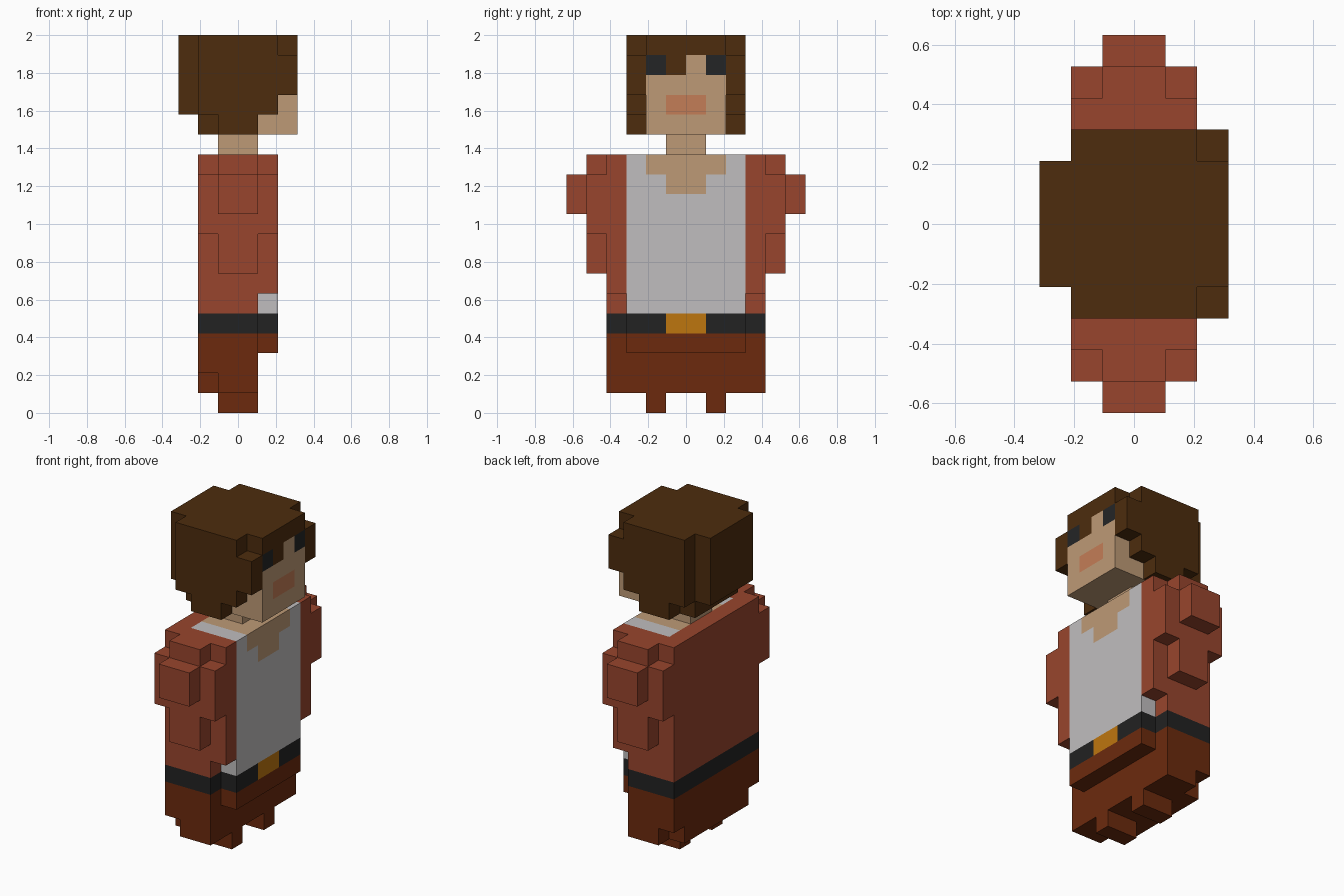
import bpy, bmesh
from mathutils import Vector

cube = bpy.data.objects.get("Cube")
if cube:
    bpy.data.objects.remove(cube, do_unlink=True)

U = 2 / 19  # size of one block


def lin(c):
    c /= 255
    return c / 12.92 if c <= 0.04045 else ((c + 0.055) / 1.055) ** 2.4


def material(name, rgb):
    m = bpy.data.materials.new(name)
    col = (*[lin(c) for c in rgb], 1)
    m.diffuse_color = col
    m.use_nodes = True
    bsdf = m.node_tree.nodes["Principled BSDF"]
    bsdf.inputs["Base Color"].default_value = col
    bsdf.inputs["Roughness"].default_value = 0.9
    return m


MATS = {
    "hair_brown": material("hair_brown", (77, 44, 13)),
    "skin": material("skin", (190, 154, 118)),
    "eye_black": material("eye_black", (36, 37, 38)),
    "mouth_pink": material("mouth_pink", (196, 125, 87)),
    "jacket_red": material("jacket_red", (152, 69, 45)),
    "shirt_white": material("shirt_white", (192, 190, 191)),
    "belt_black": material("belt_black", (34, 34, 34)),
    "buckle_gold": material("buckle_gold", (190, 118, 15)),
    "trouser_brown": material("trouser_brown", (108, 42, 13)),
}

# Colour rules: block-centre position (c) and face normal (n) give the colour.


def head_colour(c, n):
    if n.x > 0.5:
        if c.z > 17 and abs(c.y) > 1:
            return "eye_black"
        if 15 < c.z < 16 and abs(c.y) < 1:
            return "mouth_pink"
    return "skin"


def torso_colour(c, n):
    if n.x > 0.5:
        neckline = (c.z > 12 and abs(c.y) < 2) or (c.z > 11 and abs(c.y) < 1)
        return "skin" if neckline else "shirt_white"
    if n.z > 0.5 and c.x > -1:
        return "skin" if abs(c.y) < 2 else "shirt_white"
    if abs(n.y) > 0.5 and c.x > 1 and c.z < 6:
        return "shirt_white"
    return "jacket_red"


def belt_colour(c, n):
    return "buckle_gold" if n.x > 0.5 and abs(c.y) < 1 else "belt_black"


def plain(name):
    return lambda c, n: name


# Each part: boxes in block units (x0, x1, y0, y1, z0, z1), mirrored across y.
PARTS = [
    ("feet", plain("trouser_brown"), [(-1, 1, 1, 2, 0, 1)]),
    ("trousers", plain("trouser_brown"), [
        (-2, 1, -3, 3, 1, 4),    # seat and legs
        (-2, 1, 3, 4, 2, 4),     # hips
        (-1, 1, 3, 4, 1, 2),
        (1, 2, -3, 3, 3, 4),     # belly overhang
    ]),
    ("belt", belt_colour, [(-2, 2, -3, 3, 4, 5), (-2, 1, 3, 4, 4, 5)]),
    ("torso", torso_colour, [(-2, 2, -3, 3, 5, 13)]),
    ("jacket_sides", plain("jacket_red"), [
        (-2, 1, 3, 4, 5, 13),
        (1, 2, 3, 4, 6, 13),
    ]),
    ("sleeves", plain("jacket_red"), [
        (-2, 2, 4, 5, 9, 12),    # upper arm
        (-1, 1, 4, 5, 12, 13),   # shoulder
        (-1, 1, 4, 5, 7, 9),     # cuff
        (-1, 1, 5, 6, 10, 12),   # elbow
    ]),
    ("neck", plain("skin"), [(-1, 1, -1, 1, 13, 14)]),
    ("head", head_colour, [(-1, 3, -2, 2, 14, 18)]),
    ("hair", plain("hair_brown"), [
        (-2, 2, -3, 3, 15, 19),  # cap
        (-3, -2, -2, 2, 15, 19), # back of hair
        (-2, -1, -2, 2, 14, 15), # nape
        (-1, 1, 2, 3, 14, 15),   # sideburns
        (2, 3, 2, 3, 16, 18),    # front locks
        (2, 3, -2, 2, 18, 19),   # fringe
    ]),
]

# Fill the block grid; later parts take over shared blocks
grid = {}
for name, rule, boxes in PARTS:
    for x0, x1, y0, y1, z0, z1 in boxes:
        for x in range(x0, x1):
            for y in range(y0, y1):
                for z in range(z0, z1):
                    grid[x, y, z] = name
                    grid[x, -1 - y, z] = name
grid[2, -1, 17] = "hair"         # single off-centre strand of the fringe

# The six block sides: normal and two in-plane axes
SIDES = []
for axis in range(3):
    for sign in (1, -1):
        n, a = Vector(), Vector()
        n[axis] = sign
        a[(axis + 1) % 3] = 1
        SIDES.append((n, a, n.cross(a)))


def build(name, rule):
    """Outer skin of one part, with flat areas joined per colour."""
    bm = bmesh.new()
    used = []
    for cell, owner in grid.items():
        if owner != name:
            continue
        c = Vector(cell) + Vector((0.5, 0.5, 0.5))
        for n, a, b in SIDES:
            if tuple(int(round(v + d)) for v, d in zip(cell, n)) in grid:
                continue
            m = c + n * 0.5
            corners = [m + (a * i + b * j) * 0.5
                       for i, j in ((-1, -1), (1, -1), (1, 1), (-1, 1))]
            face = bm.faces.new([bm.verts.new(p * U) for p in corners])
            colour = rule(c, n)
            if colour not in used:
                used.append(colour)
            face.material_index = used.index(colour)
    bmesh.ops.remove_doubles(bm, verts=bm.verts[:], dist=1e-4)
    bmesh.ops.dissolve_limit(bm, angle_limit=0.02, verts=bm.verts[:],
                             edges=bm.edges[:], delimit={'MATERIAL'})
    mesh = bpy.data.meshes.new(name)
    bm.to_mesh(mesh)
    bm.free()
    for colour in used:
        mesh.materials.append(MATS[colour])
    bpy.context.collection.objects.link(bpy.data.objects.new(name, mesh))


for part_name, part_rule, _ in PARTS:
    build(part_name, part_rule)
